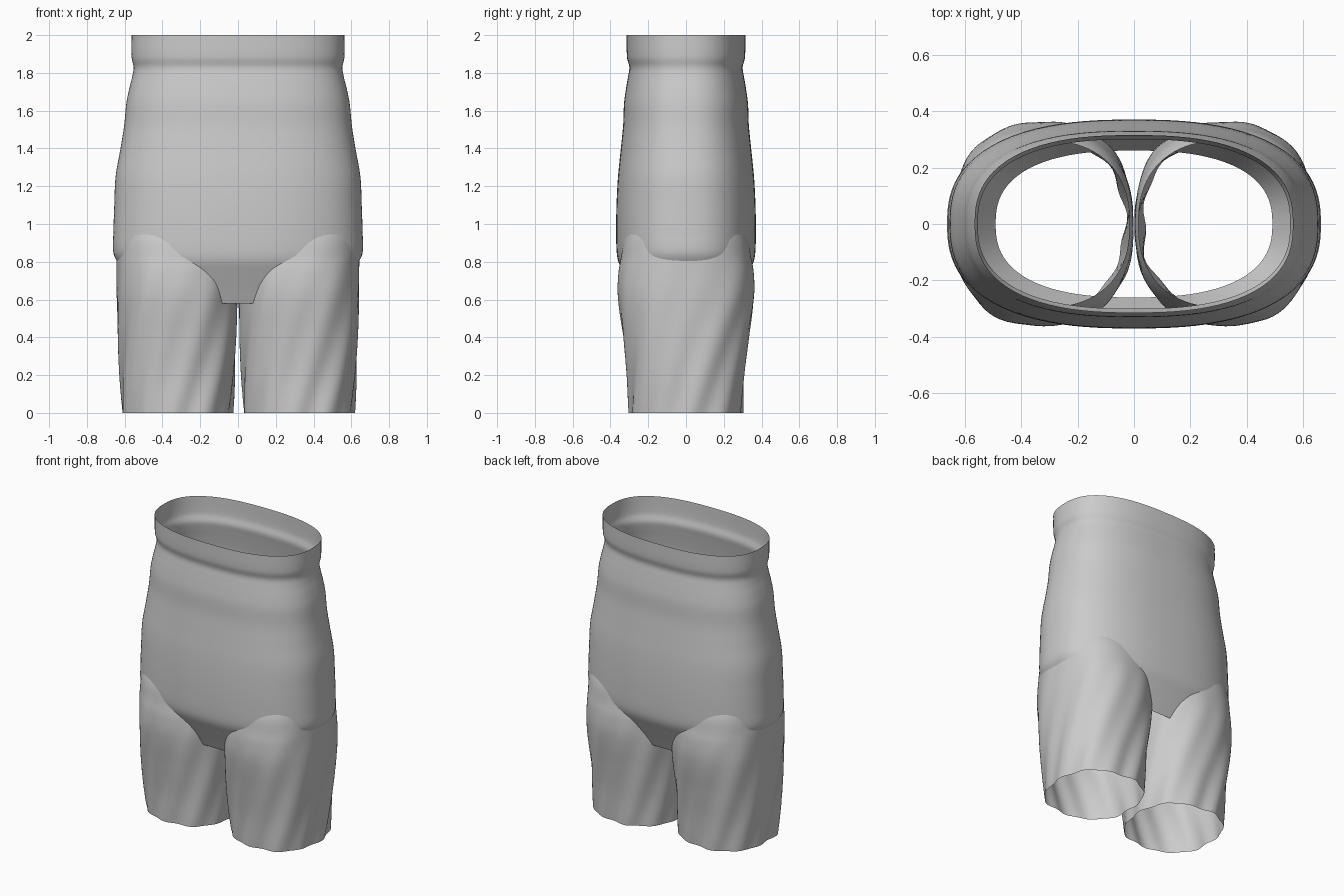
import bpy, bmesh
from math import sin, cos, pi

if "Cube" in bpy.data.objects:
    bpy.data.objects.remove(bpy.data.objects["Cube"])

SEG = 96


def sample(keys, z):
    # Catmull-Rom (non-uniform Hermite) interpolation of (z, half width, half depth)
    n = len(keys)
    i = max(j for j in range(n - 1) if keys[j][0] <= z + 1e-9)
    p, q = keys[i], keys[i + 1]
    h = q[0] - p[0]
    t = (z - p[0]) / h
    out = []
    for c in (1, 2):
        def slope(k):
            a, b = keys[max(k - 1, 0)], keys[min(k + 1, n - 1)]
            return (b[c] - a[c]) / (b[0] - a[0])
        out.append((2*t**3 - 3*t*t + 1) * p[c] + (t**3 - 2*t*t + t) * h * slope(i)
                   + (3*t*t - 2*t**3) * q[c] + (t**3 - t*t) * h * slope(i + 1))
    return out


def tube(name, keys, cx, power, rings, fold=None):
    # open lofted tube with superelliptic rings
    bm = bmesh.new()
    z0, z1 = keys[0][0], keys[-1][0]
    prev = None
    for r in range(rings + 1):
        z = z0 + (z1 - z0) * r / rings
        a, b = sample(keys, z)
        ring = []
        for s in range(SEG):
            t = 2 * pi * s / SEG
            c, d = cos(t), sin(t)
            k = 1 / (abs(c)**power + abs(d)**power)**(1 / power)
            if fold:
                k *= 1 + fold(t, z)
            ring.append(bm.verts.new((cx + a * k * c, b * k * d, z)))
        if prev:
            for s in range(SEG):
                e = (s + 1) % SEG
                bm.faces.new((prev[s], prev[e], ring[e], ring[s]))
        prev = ring
    for f in bm.faces:
        f.smooth = True
    me = bpy.data.meshes.new(name)
    bm.to_mesh(me)
    bm.free()
    ob = bpy.data.objects.new(name, me)
    bpy.context.collection.objects.link(ob)
    return ob


# waist and hips, tucking in at the crotch
torso = [(0.58, 0.49, 0.26), (0.65, 0.538, 0.291), (0.74, 0.598, 0.332),
         (0.80, 0.64, 0.358), (0.85, 0.66, 0.367), (0.95, 0.66, 0.37),
         (1.10, 0.655, 0.368), (1.25, 0.648, 0.36), (1.40, 0.622, 0.345),
         (1.52, 0.603, 0.333), (1.64, 0.591, 0.328), (1.72, 0.575, 0.317),
         (1.78, 0.560, 0.307), (1.83, 0.553, 0.300), (1.88, 0.563, 0.312),
         (2.00, 0.564, 0.315)]
tube("hips", torso, 0, 2.5, 110)

# leg tubes running up inside the hips
leg = [(0.0, 0.288, 0.297), (0.2, 0.303, 0.309), (0.4, 0.313, 0.333),
       (0.55, 0.318, 0.354), (0.65, 0.320, 0.362), (0.75, 0.320, 0.357),
       (0.82, 0.320, 0.345), (0.90, 0.317, 0.333), (0.95, 0.313, 0.318),
       (1.0, 0.306, 0.295)]


def fold(t, z):
    # spiralling cloth creases, fading toward the hip
    u = t - 1.0 * z
    fade = max(0.0, 1 - z / 0.85)**0.8
    return fade * (0.021 * sin(11 * u + 0.6) + 0.014 * sin(7 * u + 1.5)
                   + 0.008 * sin(4 * u))


for side, name in ((-1, "left_leg"), (1, "right_leg")):
    tube(name, leg, side * 0.322, 2.35, 64, fold)
